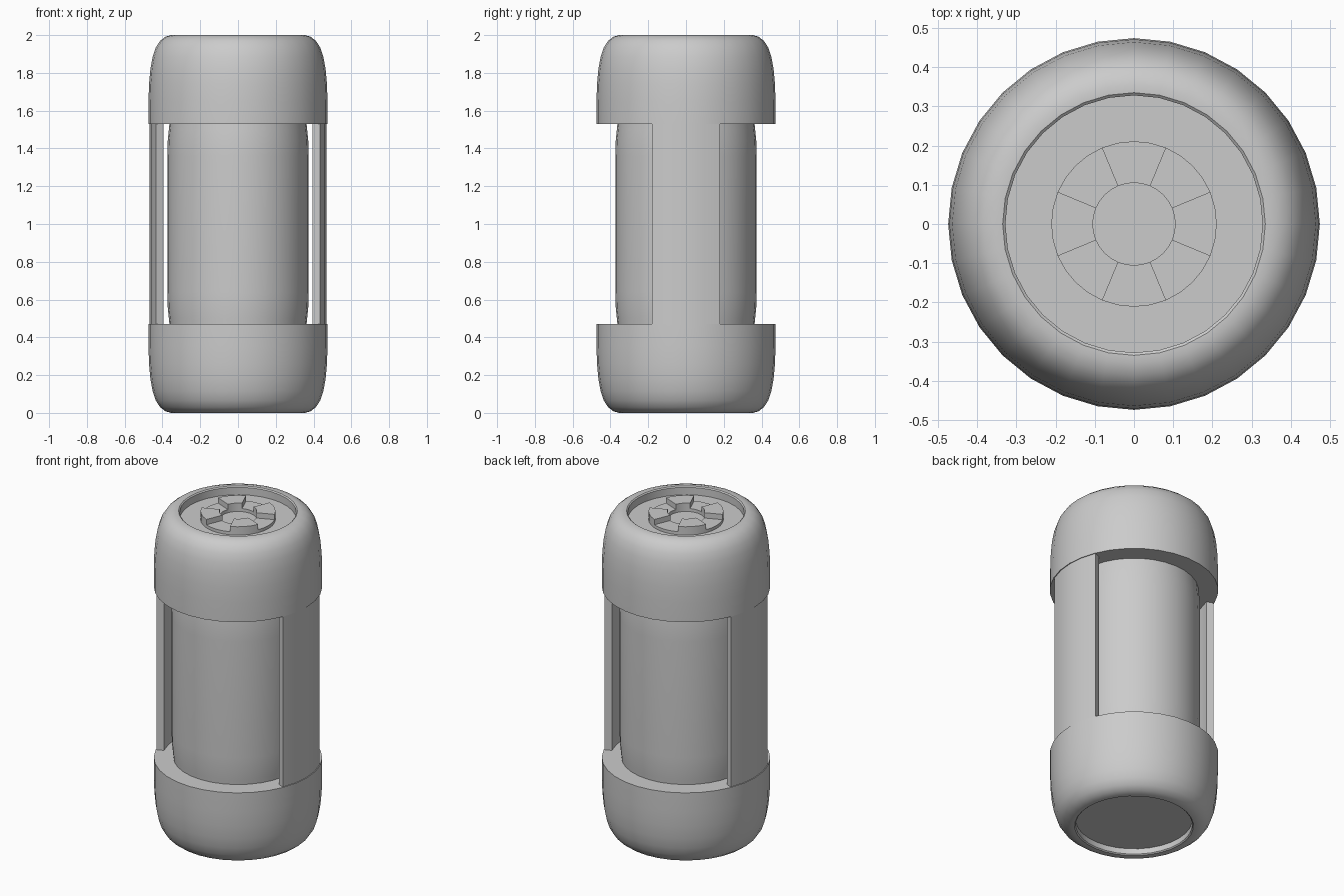
import bpy, bmesh
from math import sin, cos, pi, radians

if "Cube" in bpy.data.objects:
    bpy.data.objects.remove(bpy.data.objects["Cube"])


def finish(bm, name):
    bmesh.ops.remove_doubles(bm, verts=bm.verts, dist=1e-5)
    bmesh.ops.recalc_face_normals(bm, faces=bm.faces)
    mesh = bpy.data.meshes.new(name)
    bm.to_mesh(mesh)
    bm.free()
    ob = bpy.data.objects.new(name, mesh)
    bpy.context.collection.objects.link(ob)
    bpy.ops.object.select_all(action='DESELECT')
    ob.select_set(True)
    bpy.context.view_layer.objects.active = ob
    bpy.ops.object.shade_smooth_by_angle(angle=radians(35))
    return ob


def lathe(name, profile, segs=32):
    """Spin (radius, z) points about z; profile starts and ends on the axis."""
    bm = bmesh.new()
    verts = [bm.verts.new((r, 0, z)) for r, z in profile]
    edges = [bm.edges.new(p) for p in zip(verts, verts[1:])]
    bmesh.ops.spin(bm, geom=verts + edges, cent=(0, 0, 0), axis=(0, 0, 1),
                   angle=2 * pi, steps=segs, use_merge=True)
    return finish(bm, name)


def sector(name, r0, r1, z0, z1, centre, sweep, steps):
    """Solid slice of a ring; a full 360 sweep gives a closed ring."""
    bm = bmesh.new()
    closed = sweep >= 360
    rings = []
    for i in range(steps if closed else steps + 1):
        a = radians(centre - sweep / 2 + sweep * i / steps)
        rings.append([bm.verts.new((r * cos(a), r * sin(a), z))
                      for r, z in ((r0, z0), (r1, z0), (r1, z1), (r0, z1))])
    pairs = list(zip(rings, rings[1:]))
    if closed:
        pairs.append((rings[-1], rings[0]))
    else:
        bm.faces.new(rings[0])
        bm.faces.new(rings[-1])
    for a, b in pairs:
        for k in range(4):
            n = (k + 1) % 4
            bm.faces.new((a[k], a[n], b[n], b[k]))
    return finish(bm, name)


# Rounded end caps with recessed outer faces
def cap_profile(depth):
    return [(0, depth), (.328, depth), (.328, .006), (.335, 0), (.355, 0),
            (.385, .009), (.412, .03), (.435, .065), (.452, .115),
            (.464, .18), (.471, .26), (.474, .35), (.474, .47), (0, .47)]


lathe("bottom_cap", cap_profile(.04))
lathe("top_cap", [(r, 2 - z) for r, z in cap_profile(.052)])

# Inner canister between the caps
lathe("core", [(0, .46), (.362, .46), (.366, .5), (.372, .56), (.374, .64),
               (.374, 1.36), (.372, 1.44), (.366, 1.5), (.362, 1.54), (0, 1.54)])

# Curved side panels joining the caps
for name, ang in (("right_panel", 0), ("left_panel", 180)):
    sector(name, .427, .469, .46, 1.54, ang, 45, 4)

# Notched ring set into the top recess
sector("socket_ring", .105, .211, 1.94, 1.967, 0, 360, 32)
for i in range(4):
    sector(f"socket_tooth_{i + 1}", .105, .211, 1.945, 2.0, 45 + 90 * i, 45, 4)
